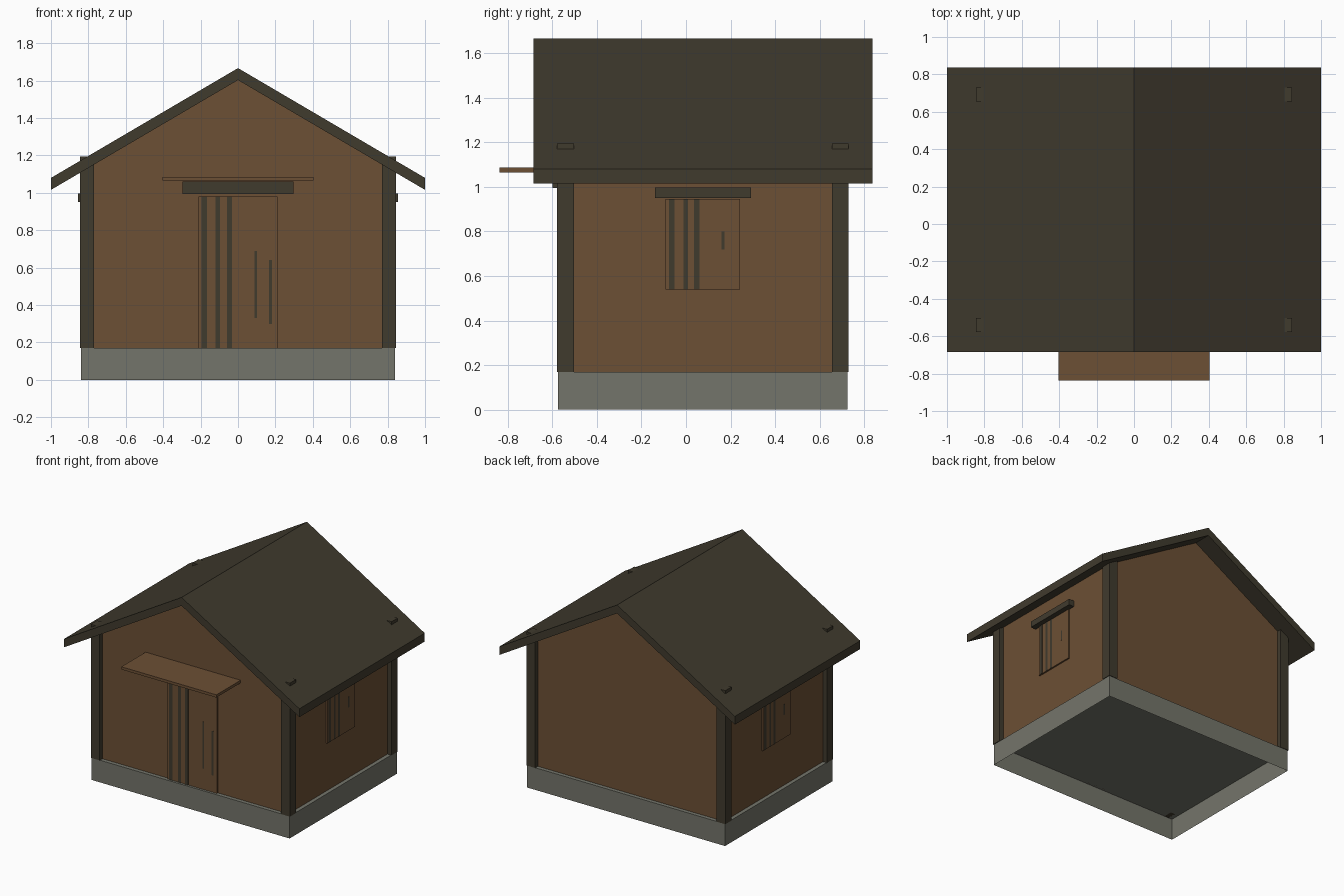
import bpy, bmesh, math

cube = bpy.data.objects.get("Cube")
if cube:
    bpy.data.objects.remove(cube, do_unlink=True)


def material(name, color):
    m = bpy.data.materials.new(name)
    m.use_nodes = True
    m.diffuse_color = (*color, 1)
    bsdf = next(n for n in m.node_tree.nodes if n.type == 'BSDF_PRINCIPLED')
    bsdf.inputs["Base Color"].default_value = (*color, 1)
    return m


BROWN = material("brown_wood", (0.150, 0.079, 0.035))
DARK = material("dark_timber", (0.051, 0.043, 0.027))
STONE = material("grey_stone", (0.175, 0.178, 0.145))


def finish(name, bm, mat):
    bmesh.ops.recalc_face_normals(bm, faces=bm.faces)
    mesh = bpy.data.meshes.new(name)
    bm.to_mesh(mesh)
    bm.free()
    mesh.materials.append(mat)
    obj = bpy.data.objects.new(name, mesh)
    bpy.context.collection.objects.link(obj)
    return obj


def box(name, x, y, z, mat, open_bottom=False):
    """Box from (low, high) ranges on each axis."""
    bm = bmesh.new()
    bmesh.ops.create_cube(bm, size=1)
    for v in bm.verts:
        v.co = [r[0] if c < 0 else r[1] for c, r in zip(v.co, (x, y, z))]
    if open_bottom:
        low = [f for f in bm.faces if f.normal.z < -0.9]
        bmesh.ops.delete(bm, geom=low, context='FACES')
    return finish(name, bm, mat)


def prism(name, profile, y, mat):
    """Extrude an x-z profile along y."""
    bm = bmesh.new()
    face = bm.faces.new([bm.verts.new((px, y[0], pz)) for px, pz in profile])
    ext = bmesh.ops.extrude_face_region(bm, geom=[face])
    for v in ext["geom"]:
        if isinstance(v, bmesh.types.BMVert):
            v.co.y = y[1]
    return finish(name, bm, mat)


# Main dimensions
MID = 0.076                       # middle of the house along y
FLOOR, RIDGE, PITCH, THICK = 0.17, 1.667, 0.587, 0.064
HALF_W, HALF_D, INSET = 0.84, 0.65, 0.03


def roof_under(x):
    return RIDGE - THICK - PITCH * abs(x)


# Foundation, hollow underneath
box("foundation", (-HALF_W, HALF_W), (MID - HALF_D, MID + HALF_D),
    (0, FLOOR), STONE, open_bottom=True)

# Gabled wall body
wx, wy = HALF_W - INSET, HALF_D - INSET
prism("walls", [(-wx, FLOOR), (wx, FLOOR), (wx, roof_under(wx)),
                (0, roof_under(0)), (-wx, roof_under(wx))],
      (MID - wy, MID + wy), BROWN)

# Roof with plumb-cut eaves
prism("roof", [(-1, RIDGE - PITCH), (0, RIDGE), (1, RIDGE - PITCH),
               (1, roof_under(1)), (0, roof_under(0)), (-1, roof_under(1))],
      (MID - 0.76, MID + 0.76), DARK)

# Corner posts, whose tops poke through the roof
for sx, side in ((1, "left"), (-1, "right")):
    for sy, end in ((1, "back"), (-1, "front")):
        box(f"{end}_{side}_post", sorted((sx * 0.77, sx * 0.845)),
            sorted((MID + sy * 0.579, MID + sy * 0.654)),
            (FLOOR, 1.195), DARK)

# Door with dark plank strips, lintel and canopy
front = MID - wy
box("door", (-0.21, 0.21), (front - 0.012, front + 0.01), (FLOOR, 0.98), BROWN)
door_strips = ((-0.18, 0.028, 0.17, 0.98), (-0.107, 0.024, 0.17, 0.98),
               (-0.045, 0.026, 0.17, 0.98), (0.095, 0.014, 0.33, 0.69),
               (0.175, 0.016, 0.3, 0.64))
for i, (x, w, low, high) in enumerate(door_strips):
    box(f"door_strip_{i + 1}", (x - w / 2, x + w / 2),
        (front - 0.014, front - 0.01), (low, high), DARK)
box("door_lintel", (-0.297, 0.297), (-0.6, front + 0.01), (0.995, 1.06), DARK)
box("door_canopy", (-0.403, 0.403), (-0.838, front + 0.01), (1.065, 1.086), BROWN)

# Shuttered side windows with strips and lintels
window_strips = ((-0.14, 0.026, 0.54, 0.945), (-0.078, 0.02, 0.54, 0.945),
                 (-0.028, 0.024, 0.54, 0.945), (0.09, 0.014, 0.72, 0.8))
for s, side in ((1, "left"), (-1, "right")):
    def side_box(name, depth, y, z, mat):
        box(f"{side}_{name}", sorted((s * (wx + depth[0]), s * (wx + depth[1]))),
            sorted((MID + s * y[0], MID + s * y[1])), z, mat)

    side_box("shutter", (-0.01, 0.012), (-0.167, 0.167), (0.54, 0.945), BROWN)
    side_box("window_lintel", (-0.01, 0.046), (-0.215, 0.215), (0.95, 0.997), DARK)
    for i, (y, w, low, high) in enumerate(window_strips):
        side_box(f"shutter_strip_{i + 1}", (0.01, 0.014),
                 (y - w / 2, y + w / 2), (low, high), DARK)
